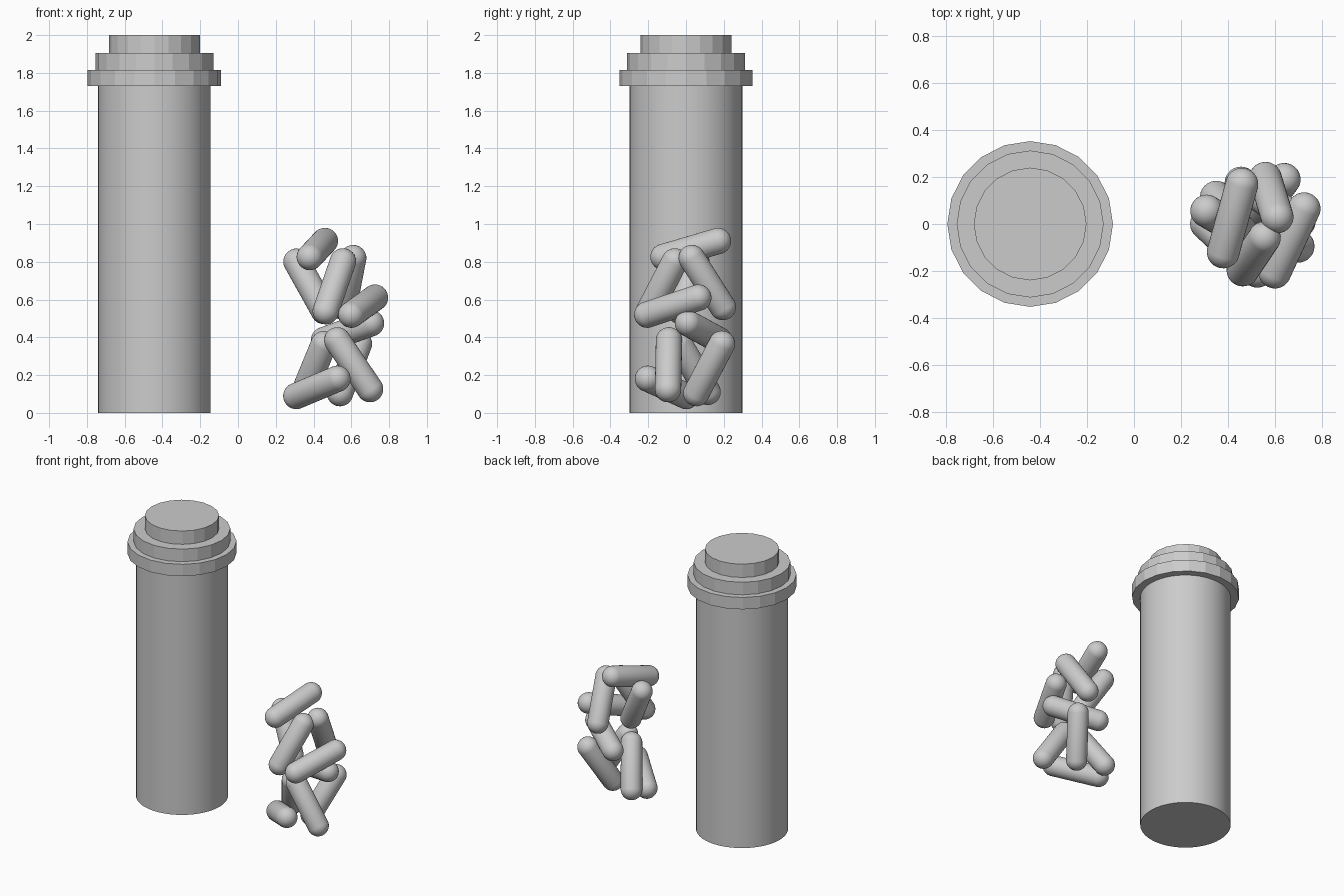
import bpy, bmesh, math
from mathutils import Vector

if "Cube" in bpy.data.objects:
    bpy.data.objects.remove(bpy.data.objects["Cube"])

BOTTLE_X = -0.4425
PILL_R = 0.07
PILL_HALF = 0.155   # half of the straight section


def finish(name, bm):
    me = bpy.data.meshes.new(name)
    bm.to_mesh(me)
    bm.free()
    ob = bpy.data.objects.new(name, me)
    bpy.context.collection.objects.link(ob)
    return ob


def smooth(ob, angle=30):
    bpy.ops.object.select_all(action='DESELECT')
    bpy.context.view_layer.objects.active = ob
    ob.select_set(True)
    bpy.ops.object.shade_smooth_by_angle(angle=math.radians(angle))


def disc_stack(name, tiers, sides):
    """Closed stepped cylinder; tiers are (radius, z_bottom, z_top)."""
    bm = bmesh.new()
    rings = []
    for r, z0, z1 in tiers:
        for z in (z0, z1):
            rings.append([bm.verts.new((r * math.cos(2 * math.pi * i / sides),
                                        r * math.sin(2 * math.pi * i / sides), z))
                          for i in range(sides)])
    for a, b in zip(rings, rings[1:]):
        for i in range(sides):
            j = (i + 1) % sides
            bm.faces.new((a[i], a[j], b[j], b[i]))
    bm.faces.new(rings[0][::-1])
    bm.faces.new(rings[-1])
    ob = finish(name, bm)
    ob.location.x = BOTTLE_X
    return ob


# Bottle body
smooth(disc_stack("bottle_body", [(0.298, 0, 1.74)], 64))

# Faceted three-step cap
disc_stack("bottle_cap", [(0.353, 1.73, 1.815),
                          (0.313, 1.815, 1.905),
                          (0.24, 1.905, 2.0)], 20)


def capsule(name, a, b):
    """Round-ended pill whose end-ball centres lie near a and b."""
    a, b = Vector(a), Vector(b)
    bm = bmesh.new()
    bmesh.ops.create_uvsphere(bm, u_segments=32, v_segments=15, radius=PILL_R)
    for v in bm.verts:
        v.co.z += math.copysign(PILL_HALF, v.co.z)
    ob = finish(name, bm)
    ob.location = (a + b) / 2
    ob.rotation_euler = (b - a).to_track_quat('Z', 'Y').to_euler()
    smooth(ob, 40)


# Loose pile of pills, bottom to top
pills = [
    ((0.31, 0.00, 0.09), (0.525, -0.20, 0.18)),
    ((0.70, -0.095, 0.125), (0.525, -0.09, 0.385)),
    ((0.54, 0.055, 0.105), (0.64, 0.19, 0.365)),
    ((0.35, 0.115, 0.11), (0.455, -0.035, 0.365)),
    ((0.455, 0.175, 0.385), (0.705, 0.01, 0.475)),
    ((0.60, -0.205, 0.52), (0.725, 0.065, 0.61)),
    ((0.465, -0.195, 0.54), (0.555, -0.06, 0.80)),
    ((0.56, 0.195, 0.56), (0.61, 0.03, 0.82)),
    ((0.455, -0.03, 0.54), (0.31, 0.055, 0.80)),
    ((0.38, -0.12, 0.825), (0.46, 0.17, 0.91)),
]
for n, (a, b) in enumerate(pills, 1):
    capsule(f"pill_{n}", a, b)
